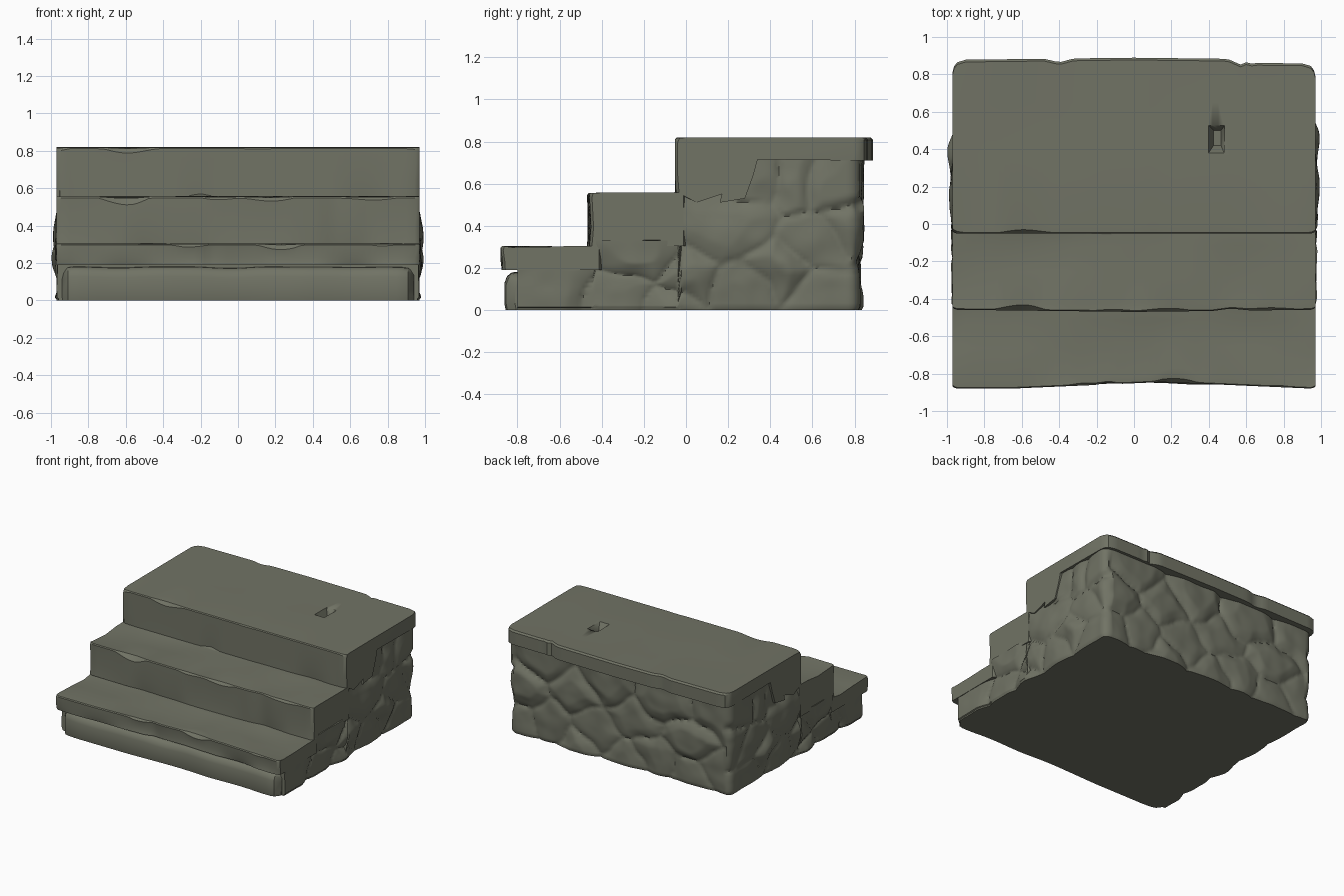
import bpy, bmesh, math, random
from mathutils import Vector, noise

if "Cube" in bpy.data.objects:
    bpy.data.objects.remove(bpy.data.objects["Cube"])

random.seed(4)
stone = bpy.data.materials.new("grey green stone")
stone.diffuse_color = (0.165, 0.172, 0.130, 1)
stone.use_nodes = True
stone.node_tree.nodes["Principled BSDF"].inputs["Base Color"].default_value = stone.diffuse_color


def finish(name, bm, angle=35):
    bmesh.ops.recalc_face_normals(bm, faces=bm.faces)
    me = bpy.data.meshes.new(name)
    bm.to_mesh(me)
    bm.free()
    ob = bpy.data.objects.new(name, me)
    bpy.context.collection.objects.link(ob)
    me.materials.append(stone)
    bpy.ops.object.select_all(action='DESELECT')
    ob.select_set(True)
    bpy.context.view_layer.objects.active = ob
    bpy.ops.object.shade_smooth_by_angle(angle=math.radians(angle))
    return ob


def n1(x, seed, f=3.0):
    return noise.noise(Vector((x * f, seed * 7.3, 1.7)))


def loft(bm, rings):
    """Skin closed rings into a capped solid."""
    vs = [[bm.verts.new(p) for p in r] for r in rings]
    k = len(vs[0])
    for a, b in zip(vs, vs[1:]):
        for i in range(k):
            bm.faces.new((a[i], a[(i + 1) % k], b[(i + 1) % k], b[i]))
    bm.faces.new(vs[0])
    bm.faces.new(vs[-1])


def slab(name, y0, y1, z0, z1, seed, front=lambda x: 0, back=lambda x: 0,
         under=(), hx=0.97, wear=0.05, dip=0.015):
    """Worn stone slab: a (y,z) section swept along x with chipped edges."""
    xs = [-hx, -hx + .008, -hx + .025] + [i * .03 for i in range(-30, 31)] + [hx - .025, hx - .008, hx]
    bm = bmesh.new()
    rings = []
    for x in xs:
        end = max(0, 1 - (hx - abs(x)) / .025) ** 2 * .012
        w = .006 + max(0, n1(x, seed, 3.5) + .05) * wear
        low = max(0, n1(x, seed + 3, 4)) * wear * .5
        yf = y0 + front(x) + end
        yb = y1 + back(x) - end
        h = z1 - z0
        d = lambda s: dip * max(0, n1(x, seed + s, 2.5) + .2)
        pts = [(yf + low, z0), (yf + d(20) * .4, z0 + h * .35), (yf, z1 - 1.5 * w - end),
               (yf + w, z1 - .35 * w), (yf + 2.5 * w + .025, z1 - d(5) * .4),
               (yf + (yb - yf) * .45, z1 - d(8)), (yf + (yb - yf) * .75, z1 - d(9) * .8),
               (yb - .012, z1), (yb, z1 - .012), (yb, z0 if not under else under[0][1])]
        pts += list(under[1:])
        rings.append([(x, y, z) for y, z in pts])
    loft(bm, rings)
    return finish(name, bm, 30)


def bump(x, c, w):
    return max(0, 1 - abs(x - c) / w)


# lower tread, upper tread, and the L-shaped top block
slab("lower_step", -.88, -.40, .19, .305, 1,
     front=lambda x: .035 * bump(x, .15, .8) + .012 * bump(x, -.14, .06), dip=.03)
slab("upper_step", -.47, 0.0, .305, .557, 2,
     front=lambda x: .012 * abs(x) + .012 * bump(x, .52, .1), dip=.025)


def top_back(x):
    r = max(0, abs(x) - .90) / .07
    round_corner = .055 * (1 - math.sqrt(max(0, 1 - r * r)))
    side = .02 * (x > .6)
    return .004 - .012 * abs(x) - side - round_corner - .02 * bump(x, -.4, .08) - .03 * bump(x, .57, .07)


top = slab("top_block", -.052, .885, .555, .82, 3, back=top_back, wear=.04, dip=.006,
           under=((.88, .71), (.34, .715), (.32, .64), (.28, .53), (.16, .51), (.17, .55), (.05, .51)))

# chipped slot in the top
bm = bmesh.new()
loft(bm, [[(.385, .36, .85), (.49, .36, .85), (.495, .54, .85), (.385, .54, .85)],
          [(.425, .42, .755), (.465, .42, .755), (.465, .50, .755), (.425, .50, .755)]])
cutter = finish("slot_cutter", bm)
mod = top.modifiers.new("slot", 'BOOLEAN')
mod.operation, mod.object, mod.solver = 'DIFFERENCE', cutter, 'EXACT'
bpy.context.view_layer.objects.active = top
bpy.ops.object.modifier_apply(modifier="slot")
bpy.data.objects.remove(cutter)

# rounded foundation stone under the lowest tread
bm = bmesh.new()
rings = []
for i in range(61):
    x = -.94 + 1.88 * i / 60
    r = max(0, abs(x) - .87) / .07
    s = .05 * (1 - math.sqrt(max(0, 1 - r * r)))
    f = -.862 + .02 * max(0, n1(x, 9)) + s
    t = .175 - s * .4 + .01 * n1(x, 12, 4)
    rings.append([(x, y, z) for y, z in ((f + .006, 0), (f, .03), (f, t - .05), (f + .012, t - .018),
                                         (f + .035, t), (-.72, t + .01), (-.72, 0))])
loft(bm, rings)
finish("foundation_stone", bm)

# rubble body: a wall band around the plan, pushed out as boulders
side_stones = [(-.62, .1), (-.25, .24), (-.3, .06), (.02, .13), (.2, .40), (.27, .1), (.45, .2), (.62, .32),
               (.72, .58), (.48, .6), (.68, .06), (-.05, .02), (.35, .62), (.8, .4)]
back_stones = [(-.85, .6), (-.6, .35), (-.85, .15), (-.4, .58), (-.3, .12), (-.12, .38), (.1, .6), (.2, .2),
               (.42, .45), (.65, .62), (.6, .15), (.85, .4), (.9, .1), (-.05, .05), (.4, .03), (-.6, .06)]


def boulder(u, z, stones):
    wv = noise.noise_vector(Vector((u * 5, z * 5, 3))) * .05
    p = (u + wv.x, z + wv.y)
    ds = sorted((math.hypot((p[0] - a) * .75, p[1] - b), i) for i, (a, b) in enumerate(stones))
    edge = min(1, (ds[1][0] - ds[0][0]) / .13)
    tilt = .012 * math.sin(ds[0][1] * 2.4)
    return .032 * math.sqrt(edge) + tilt * edge + .006 * noise.noise(Vector((u * 9, z * 9, 8)))


def height(y):
    return .22 if y < -.43 else .33 if y < -.03 else .725


X, Y0, Y1, C = .935, -.80, .80, .03
path = []                       # (x, y, normal x, normal y, u, stones)
N = 105
for i in range(N + 1):
    y = Y0 + (Y1 - C - Y0) * i / N
    path.append((X, y, 1, 0, y, side_stones))
for k in range(1, 4):
    a = math.pi / 2 * k / 4
    path.append((X - C + C * math.cos(a), Y1 - C + C * math.sin(a), math.cos(a), math.sin(a), .8, side_stones))
for i in range(121):
    x = (X - C) * (1 - 2 * i / 120)
    path.append((x, Y1, 0, 1, x, back_stones))
left = [(-x, y, -nx, ny, u, s) for x, y, nx, ny, u, s in path[:N + 4]]
path += left[::-1]

bm = bmesh.new()
L = 44
rings = []
for j in range(L + 1):
    ring = []
    for x, y, nx, ny, u, s in path:
        z = height(y) * j / L
        u2 = u + (.07 if x < 0 and s is side_stones else 0)
        o = boulder(u2, z, s)
        if s is side_stones:    # the big boulder belly swells outwards
            o += .028 * math.exp(-((y - .25) / .28) ** 2 - ((z - .3) / .16) ** 2)
            o = min(o, .03 if z > .5 else .066)
        if z < .012:
            o -= .008
        ring.append((x + nx * o, y + ny * o, z))
    rings.append(ring)
loft(bm, rings)
finish("rubble_body", bm, 50)
